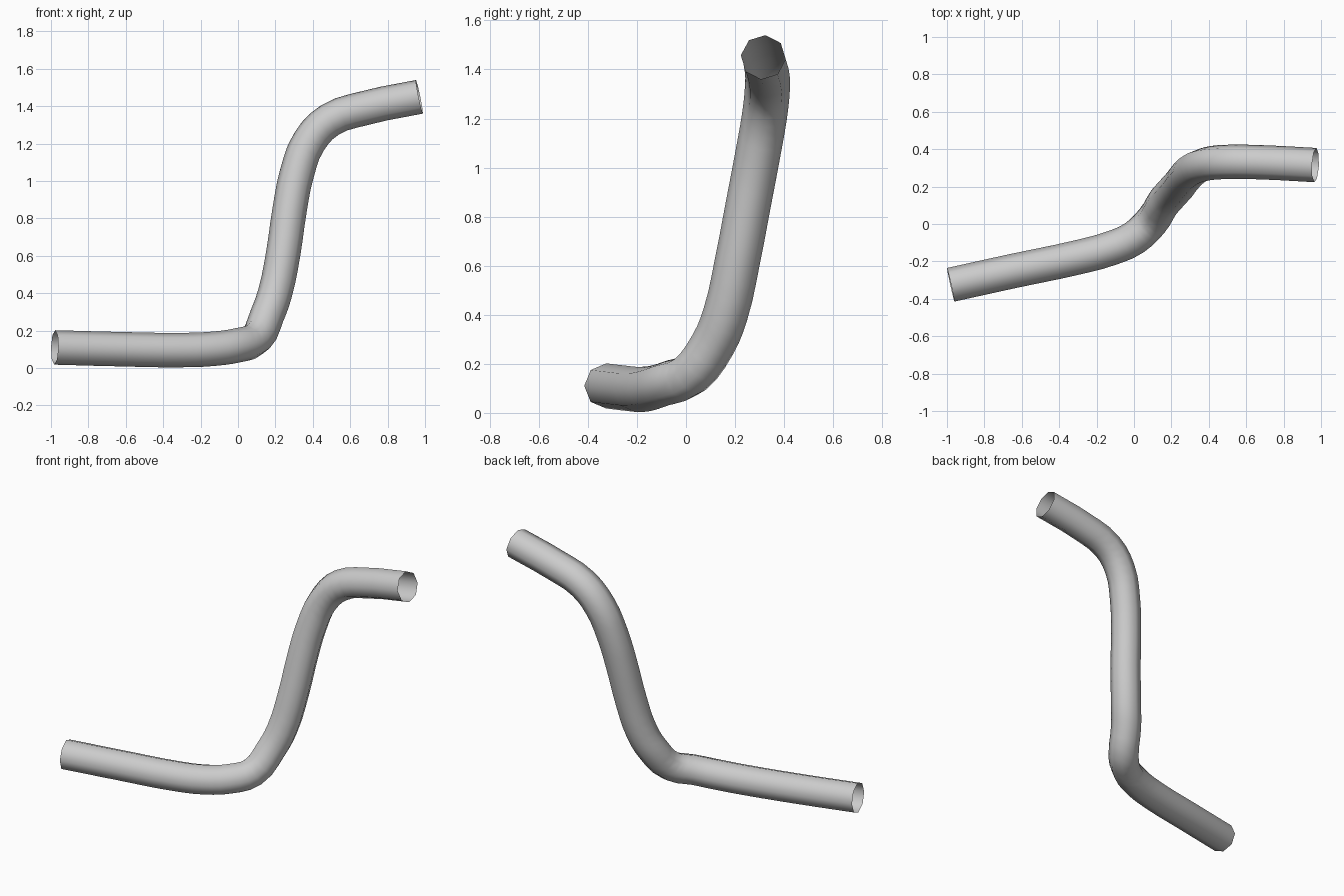
import bpy

cube = bpy.data.objects.get("Cube")
if cube:
    bpy.data.objects.remove(cube, do_unlink=True)

# Grey metal
metal = bpy.data.materials.new("grey metal")
metal.use_nodes = True
grey = (0.6, 0.6, 0.6, 1)
metal.diffuse_color = grey
metal.node_tree.nodes["Principled BSDF"].inputs["Base Color"].default_value = grey

# Centre line of the bent pipe, from the low end to the high end
path = [(-0.98, -0.325, 0.11), (-0.64, -0.25, 0.101), (-0.3, -0.178, 0.096),
        (-0.13, -0.132, 0.103), (0.0, -0.075, 0.122), (0.095, 0.015, 0.155),
        (0.155, 0.11, 0.28), (0.198, 0.16, 0.4), (0.243, 0.21, 0.62),
        (0.275, 0.252, 0.84), (0.315, 0.29, 1.04), (0.38, 0.32, 1.21),
        (0.49, 0.332, 1.325), (0.68, 0.33, 1.39), (0.97, 0.315, 1.45)]

# Open eight-sided tube swept along the centre line
curve = bpy.data.curves.new("bent_pipe", "CURVE")
curve.dimensions = "3D"
curve.twist_mode = "MINIMUM"
curve.bevel_depth = 0.092
curve.bevel_resolution = 2
curve.resolution_u = 3
curve.use_fill_caps = False
spline = curve.splines.new("BEZIER")
spline.bezier_points.add(len(path) - 1)
for point, co in zip(spline.bezier_points, path):
    point.co = co
    point.handle_left_type = point.handle_right_type = "AUTO"
spline.use_smooth = True
curve.materials.append(metal)

pipe = bpy.data.objects.new("bent_pipe", curve)
bpy.context.collection.objects.link(pipe)

# Turn the swept curve into a smooth mesh
bpy.ops.object.select_all(action="DESELECT")
pipe.select_set(True)
bpy.context.view_layer.objects.active = pipe
bpy.ops.object.convert(target="MESH")
bpy.ops.object.shade_smooth()
